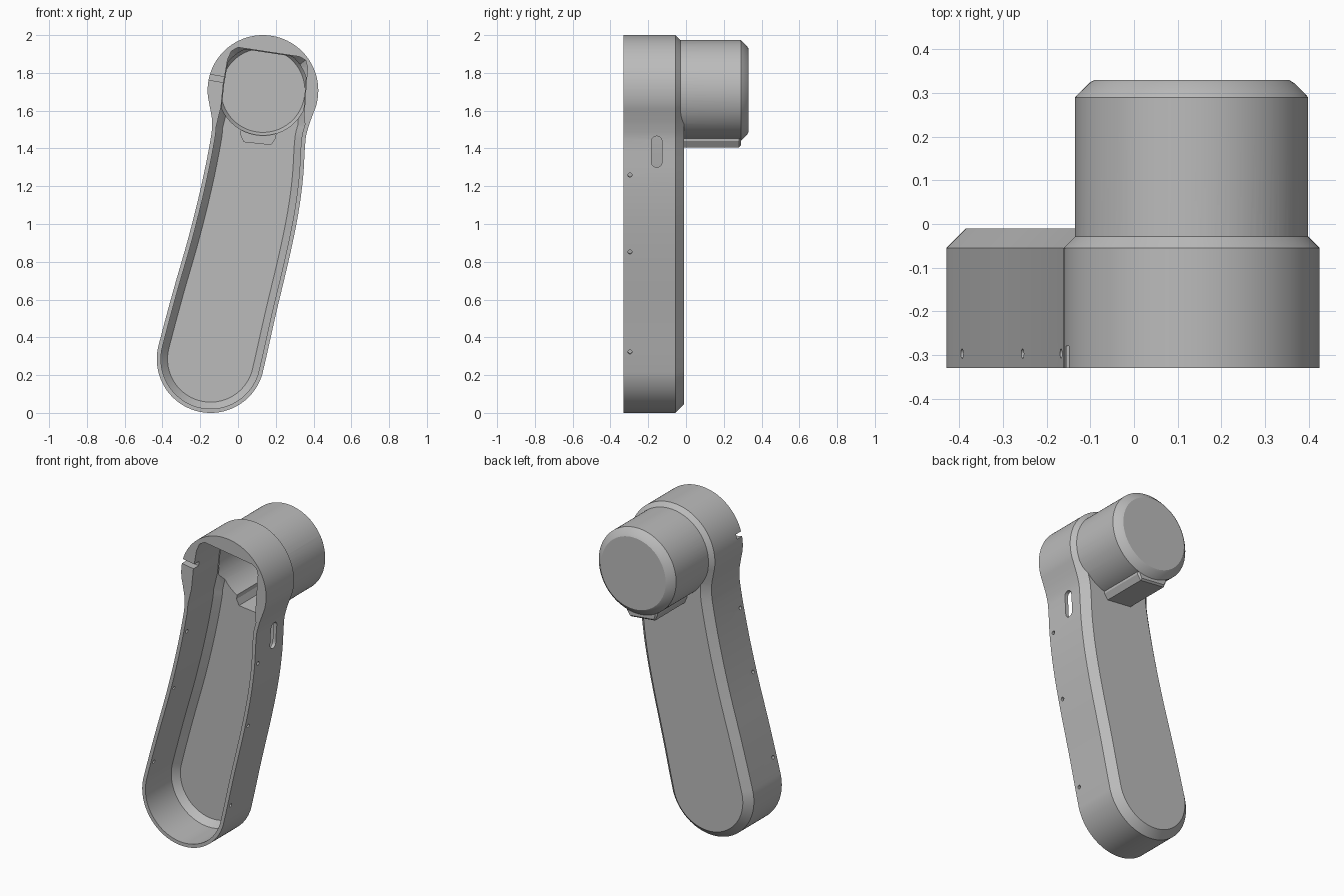
import bpy, bmesh
from math import radians, sin, cos
from mathutils import Matrix, Vector
from mathutils.geometry import interpolate_bezier

cube = bpy.data.objects.get("Cube")
if cube:
    bpy.data.objects.remove(cube, do_unlink=True)

grey = bpy.data.materials.new("plain_grey")
grey.use_nodes = True
colour = (0.5, 0.5, 0.5, 1)
grey.diffuse_color = colour
grey.node_tree.nodes["Principled BSDF"].inputs["Base Color"].default_value = colour

HEAD = (0.132, 1.707)
FOOT = (-0.145, 0.285)


def arc(centre, r, start, end, n):
    angles = [radians(start + (end - start) * i / n) for i in range(n + 1)]
    return [(centre[0] + r * cos(a), centre[1] + r * sin(a)) for a in angles]


def circle(centre, r, n=96):
    return arc(centre, r, 0, 360, n)[:-1]


def smooth_loop(points, steps=4):
    """Closed smooth curve through the points."""
    p = [Vector((x, z, 0)) for x, z in points]
    n = len(p)
    d = [(p[(i + 1) % n] - p[i - 1]).normalized() for i in range(n)]
    out = []
    for i in range(n):
        j = (i + 1) % n
        k = (p[j] - p[i]).length / 3
        out += interpolate_bezier(p[i], p[i] + d[i] * k, p[j] - d[j] * k, p[j], steps + 1)[:-1]
    return [(v.x, v.y) for v in out]


def inset(points, dist):
    """Move a counter-clockwise loop inwards."""
    n = len(points)
    out = []
    for i, (x, z) in enumerate(points):
        a, b = Vector(points[i - 1]), Vector(points[(i + 1) % n])
        t = (b - a).normalized()
        out.append((x - t.y * dist, z + t.x * dist))
    return out


def loft(name, sections, matrix=Matrix()):
    """Closed solid through (loop, y) sections."""
    bm = bmesh.new()
    rings = [[bm.verts.new((x, y, z)) for x, z in loop] for loop, y in sections]
    for a, b in zip(rings, rings[1:]):
        for i in range(len(a)):
            bm.faces.new((a[i - 1], a[i], b[i], b[i - 1]))
    bm.faces.new(rings[0])
    bm.faces.new(rings[-1])
    bmesh.ops.transform(bm, matrix=matrix, verts=bm.verts)
    bmesh.ops.recalc_face_normals(bm, faces=bm.faces)
    mesh = bpy.data.meshes.new(name)
    bm.to_mesh(mesh)
    bm.free()
    mesh.materials.append(grey)
    obj = bpy.data.objects.new(name, mesh)
    bpy.context.collection.objects.link(obj)
    return obj


def combine(target, tool, operation):
    mod = target.modifiers.new("combine", 'BOOLEAN')
    mod.operation, mod.solver, mod.object = operation, 'EXACT', tool
    bpy.context.view_layer.objects.active = target
    bpy.ops.object.modifier_apply(modifier=mod.name)
    bpy.data.objects.remove(tool, do_unlink=True)


# Curved arm outline: round head, necked sides, round foot
left_side = [(-0.137, 1.54), (-0.145, 1.45), (-0.195, 1.2), (-0.262, 0.93), (-0.345, 0.64)]
right_side = [(0.2, 0.52), (0.275, 0.836), (0.32, 1.06), (0.345, 1.25), (0.358, 1.45), (0.375, 1.52)]
outline = smooth_loop(arc(HEAD, 0.293, -25, 195, 24) + left_side
                      + arc(FOOT, 0.285, 165, 345, 20) + right_side)
housing = loft("crank_housing", [(outline, -0.33), (outline, -0.055), (inset(outline, 0.045), -0.01)])

# Barrel with a bevelled end
barrel = loft("barrel", [(circle(HEAD, r), y) for r, y in
                         ((0.267, -0.1), (0.267, 0.29), (0.262, 0.296), (0.235, 0.323), (0.223, 0.33))])
combine(housing, barrel, 'UNION')


# Raised channel under the barrel, with a matching pocket
def channel(half, depth):
    c, s = cos(radians(6)), sin(radians(6))
    shape = [(-half, -0.2), (-half, 0.035 - depth), (0.02 - half, -depth),
             (half - 0.02, -depth), (half, 0.035 - depth), (half, -0.2)]
    return [(HEAD[0] + u * c + d * s, HEAD[1] - u * s + d * c) for u, d in shape]


rib = channel(0.105, 0.294)
combine(housing, loft("rib", [(rib, -0.04), (rib, 0.28), (inset(rib, 0.01), 0.29)]), 'UNION')

# Open cavity with a sloped edge around its floor
head_opening = [(0.35, 1.58), (0.358, 1.7), (0.368, 1.83), (0.358, 1.868), (0.325, 1.886),
                (0.0, 1.935), (-0.035, 1.915), (-0.055, 1.87), (-0.078, 1.74), (-0.09, 1.62)]
cavity = head_opening + [p for p in inset(outline, 0.022) if p[1] < 1.53]
combine(housing, loft("cavity", [(cavity, -0.4), (cavity, -0.075), (inset(cavity, 0.035), -0.035)]), 'DIFFERENCE')

# Barrel bore and channel pocket
bore = loft("bore", [(circle(HEAD, r), y) for r, y in ((0.238, -0.07), (0.238, 0.28), (0.222, 0.305))])
combine(housing, bore, 'DIFFERENCE')
pocket = channel(0.092, 0.28)
combine(housing, loft("pocket", [(pocket, -0.07), (pocket, 0.27)]), 'DIFFERENCE')

# Long slot in the left wall
sideways = Matrix.Rotation(radians(90), 4, 'Z')
slot = arc((-0.155, 1.437), 0.028, 0, 180, 12) + arc((-0.155, 1.328), 0.028, 180, 360, 12)
combine(housing, loft("slot", [(slot, -0.5), (slot, -0.2)], sideways), 'DIFFERENCE')

# Three pairs of pin holes through the walls
for x, z, tilt in ((0.09, 1.295, 8), (0.014, 0.903, 11), (-0.115, 0.39, 14)):
    place = Matrix.Translation((x, -0.297, z)) @ Matrix.Rotation(radians(tilt), 4, 'Y') @ sideways
    ring = circle((0, 0), 0.011, 16)
    combine(housing, loft("pin_hole", [(ring, -0.4), (ring, 0.4)], place), 'DIFFERENCE')

# Small notch in the head rim
notch = [(-0.2, 1.77), (-0.05, 1.745), (-0.05, 1.775), (-0.2, 1.8)]
combine(housing, loft("notch", [(notch, -0.4), (notch, -0.28)]), 'DIFFERENCE')

bpy.context.view_layer.objects.active = housing
housing.select_set(True)
bpy.ops.object.shade_smooth_by_angle(angle=radians(25))
